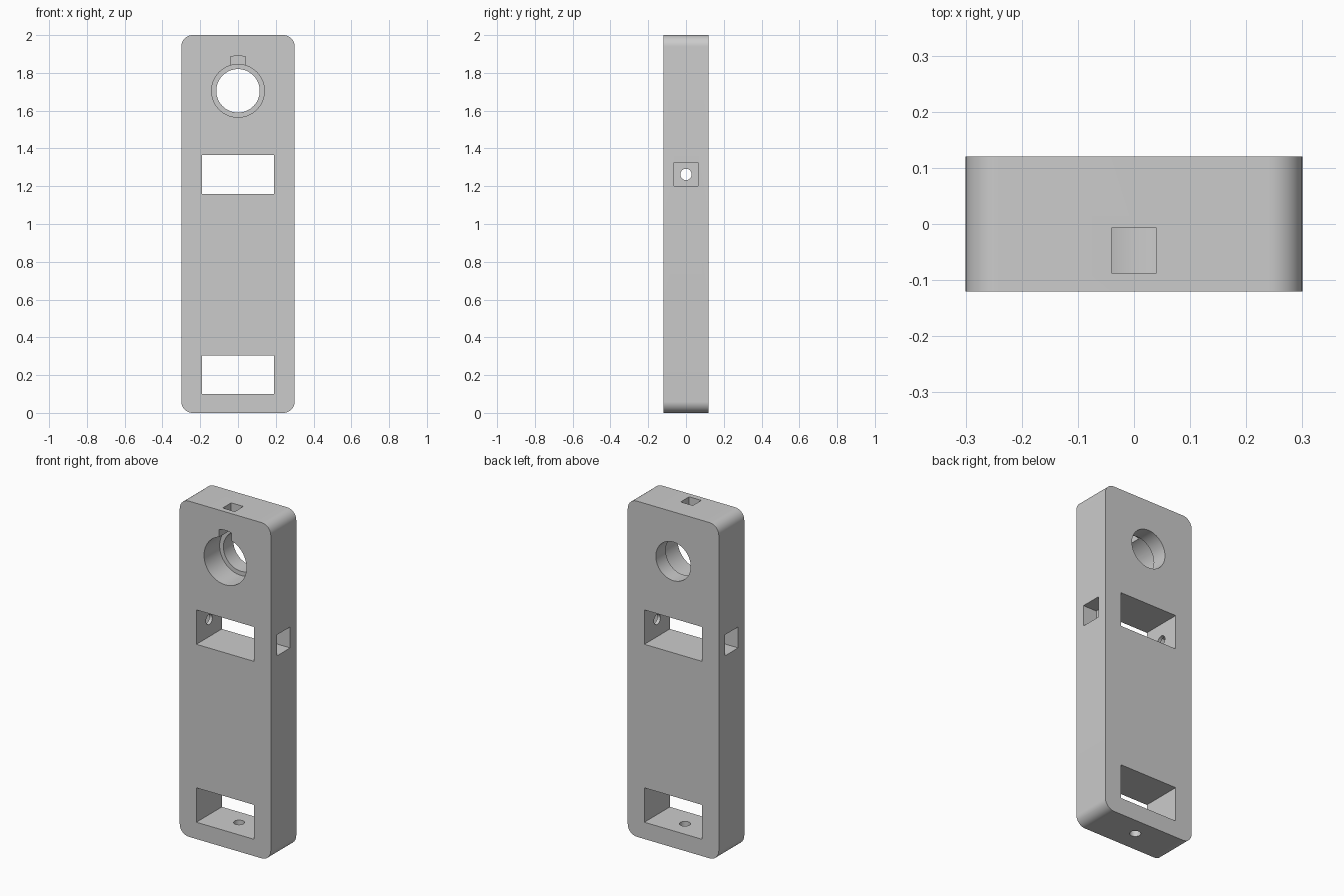
import bpy, math
from mathutils import Matrix

if "Cube" in bpy.data.objects:
    bpy.data.objects.remove(bpy.data.objects["Cube"], do_unlink=True)

grey = bpy.data.materials.new("plain_grey")
grey.use_nodes = True
COLOUR = (0.6, 0.6, 0.6, 1)
grey.diffuse_color = COLOUR
grey.node_tree.nodes["Principled BSDF"].inputs["Base Color"].default_value = COLOUR


def box(name, x, y, z):
    """Box spanning the (low, high) pair on each axis."""
    spans = (x, y, z)
    bpy.ops.mesh.primitive_cube_add(size=1)
    ob = bpy.context.object
    ob.name = name
    middle = [(a + b) / 2 for a, b in spans]
    size = [b - a for a, b in spans]
    ob.data.transform(Matrix.Translation(middle) @ Matrix.Diagonal((*size, 1)))
    ob.data.materials.append(grey)
    return ob


def cylinder(name, radius, length, centre, axis, sides=64):
    bpy.ops.mesh.primitive_cylinder_add(vertices=sides, radius=radius, depth=length)
    ob = bpy.context.object
    ob.name = name
    turn = {"X": Matrix.Rotation(math.pi / 2, 4, "Y"),
            "Y": Matrix.Rotation(math.pi / 2, 4, "X"),
            "Z": Matrix.Identity(4)}[axis]
    ob.data.transform(Matrix.Translation(centre) @ turn)
    ob.data.materials.append(grey)
    return ob


def combine(target, cutter, operation="DIFFERENCE"):
    mod = target.modifiers.new(cutter.name, "BOOLEAN")
    mod.operation = operation
    mod.solver = "EXACT"
    mod.object = cutter
    bpy.context.view_layer.objects.active = target
    bpy.ops.object.modifier_apply(modifier=mod.name)
    bpy.data.objects.remove(cutter, do_unlink=True)


# Main bar with four rounded long corners
W, D, H = 0.3, 0.12, 2.0
body = box("mounting_bar", (-W, W), (-D, D), (0, H))
attr = body.data.attributes.new("bevel_weight_edge", "FLOAT", "EDGE")
for e in body.data.edges:
    a, b = (body.data.vertices[i].co for i in e.vertices)
    attr.data[e.index].value = 1.0 if abs(a.y - b.y) > D else 0.0
bevel = body.modifiers.new("round_corners", "BEVEL")
bevel.limit_method = "WEIGHT"
bevel.width = 0.06
bevel.segments = 12
bpy.context.view_layer.objects.active = body
bpy.ops.object.modifier_apply(modifier=bevel.name)

# Rectangular windows through the bar
for low, high in ((0.1, 0.305), (1.16, 1.365)):
    combine(body, box("window", (-0.19, 0.19), (-0.2, 0.2), (low, high)))

# Stepped round opening, wider at the front
HOLE_Z = 1.705
combine(body, cylinder("through_bore", 0.115, 0.5, (0, 0, HOLE_Z), "Y"))
combine(body, cylinder("counterbore", 0.14, 0.2, (0, -0.073, HOLE_Z), "Y"))

# Key notch with an arched top above the counterbore
notch = box("key_notch", (-0.04, 0.04), (-0.2, -0.007), (HOLE_Z, 2))
combine(notch, cylinder("notch_arc", 0.185, 0.6, (0, 0, HOLE_Z), "Y"), "INTERSECT")
combine(body, notch)

# Square channel from the top down to the counterbore
combine(body, box("top_channel", (-0.04, 0.04), (-0.087, -0.007), (HOLE_Z, 2.1)))

# Screw holes with square pockets on both sides
SCREW_Z = 1.2625
for side in (-1, 1):
    combine(body, box("side_pocket", sorted((side * 0.21, side * 0.4)),
                      (-0.0625, 0.0625), (SCREW_Z - 0.0625, SCREW_Z + 0.0625)))
combine(body, cylinder("side_screw_hole", 0.03, 0.8, (0, 0, SCREW_Z), "X", 32))

# Screw hole from the bottom into the lower window
combine(body, cylinder("bottom_screw_hole", 0.03, 0.3, (0, 0.01, 0.05), "Z", 32))

# Smooth the curved faces, keep the edges sharp
bpy.ops.object.select_all(action="DESELECT")
body.select_set(True)
bpy.context.view_layer.objects.active = body
bpy.ops.object.shade_smooth_by_angle(angle=math.radians(30))
